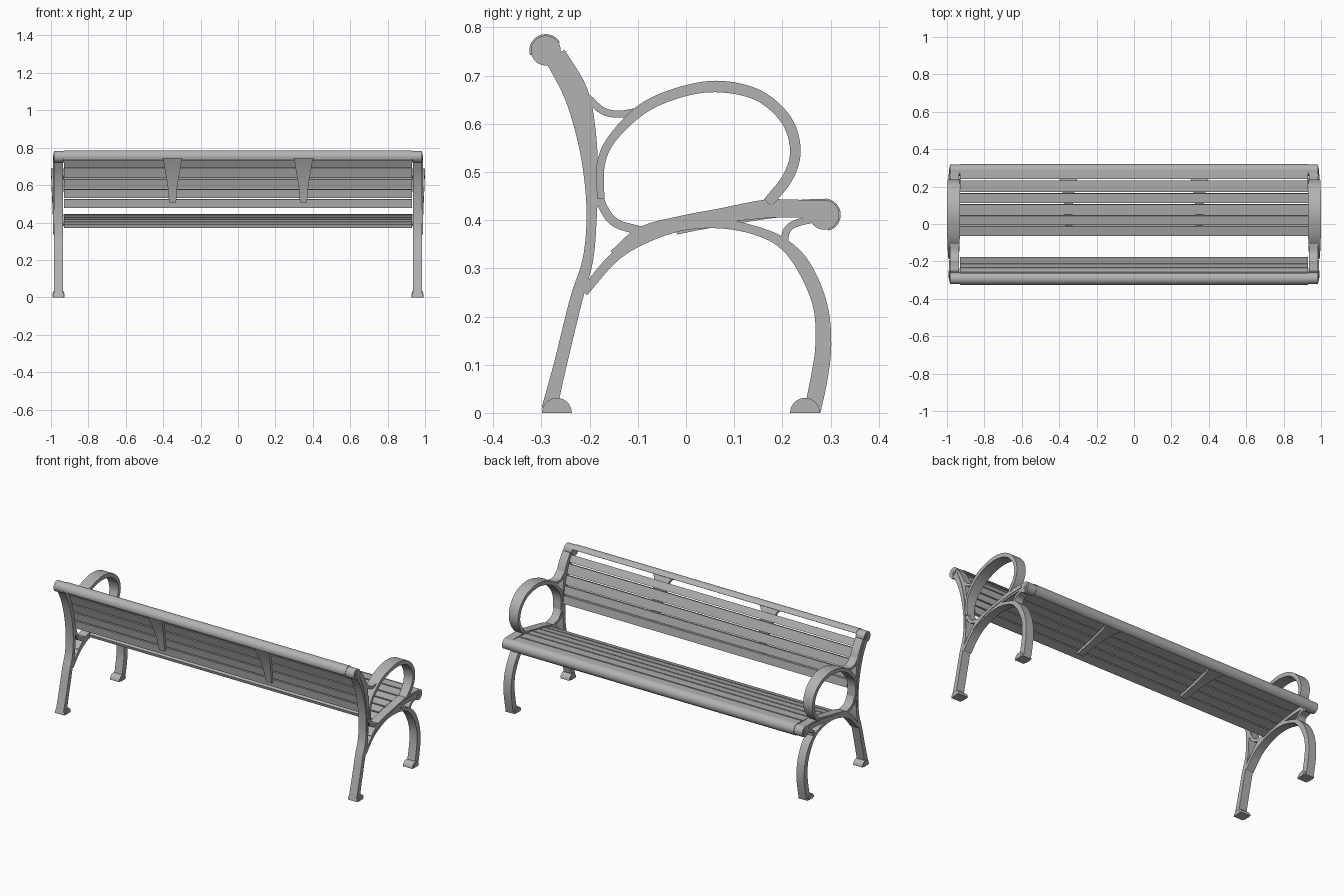
import bpy, bmesh, math
from mathutils import Vector

cube = bpy.data.objects.get("Cube")
if cube:
    bpy.data.objects.remove(cube, do_unlink=True)

metal = bpy.data.materials.new("grey_metal")
metal.use_nodes = True
GREY = (0.45, 0.45, 0.45, 1)
metal.diffuse_color = GREY
metal.node_tree.nodes["Principled BSDF"].inputs["Base Color"].default_value = GREY
parts = []


def finish(name, bm):
    bmesh.ops.recalc_face_normals(bm, faces=bm.faces)
    mesh = bpy.data.meshes.new(name)
    bm.to_mesh(mesh)
    bm.free()
    mesh.materials.append(metal)
    obj = bpy.data.objects.new(name, mesh)
    bpy.context.collection.objects.link(obj)
    parts.append(obj)


def spline(points, steps):
    """Smooth curve through the points, of any dimension."""
    p = [Vector(q) for q in points]
    p = [2 * p[0] - p[1]] + p + [2 * p[-1] - p[-2]]
    out = []
    for i in range(1, len(p) - 2):
        a, b, c, d = p[i - 1:i + 3]
        for k in range(steps):
            t = k / steps
            out.append(0.5 * (2 * b + (c - a) * t + (2 * a - 5 * b + 4 * c - d) * t * t
                              + (3 * b - a - 3 * c + d) * t ** 3))
    return out + [p[-2]]


def sweep(name, points, x, steps=5):
    """Rectangular bar along (y, z, thickness, half width) points, centred on x."""
    path = spline(points, steps)
    bm = bmesh.new()
    rings = []
    for i, q in enumerate(path):
        d = (path[min(i + 1, len(path) - 1)] - path[max(i - 1, 0)]).xy.normalized()
        n = Vector((-d.y, d.x)) * q[2] / 2
        rings.append([bm.verts.new((x + sx * q[3], q[0] + sn * n.x, q[1] + sn * n.y))
                      for sx, sn in ((-1, -1), (1, -1), (1, 1), (-1, 1))])
    for a, b in zip(rings, rings[1:]):
        for j in range(4):
            k = (j + 1) % 4
            bm.faces.new((a[j], a[k], b[k], b[j]))
    bm.faces.new(rings[0])
    bm.faces.new(rings[-1])
    finish(name, bm)


def bar(name, points, x, half):
    sweep(name, [(*q, half) for q in points], x)


def disc(name, centre, r, x0, x1, turn=2 * math.pi):
    """Full or half round slab lying across x."""
    bm = bmesh.new()
    n = 32
    ring = [bm.verts.new((x0, centre[0] + r * math.cos(turn * i / n),
                          centre[1] + r * math.sin(turn * i / n)))
            for i in range(n if turn > 4 else n + 1)]
    face = bm.faces.new(ring)
    made = bmesh.ops.extrude_face_region(bm, geom=[face])["geom"]
    bmesh.ops.translate(bm, vec=(x1 - x0, 0, 0),
                        verts=[v for v in made if isinstance(v, bmesh.types.BMVert)])
    finish(name, bm)


BACK_TOP = (-0.291, 0.752)
SEAT_TIP = (0.287, 0.411)

# Cast end frame members: (y, z, thickness)
members = {
    "back_post_and_rear_leg": [
        (-0.272, 0.742, 0.046), (-0.228, 0.662, 0.051), (-0.206, 0.571, 0.04),
        (-0.197, 0.484, 0.028), (-0.196, 0.40, 0.021), (-0.204, 0.316, 0.022),
        (-0.228, 0.235, 0.026), (-0.261, 0.10, 0.027), (-0.284, 0.008, 0.032)],
    "arch_and_front_leg": [
        (-0.212, 0.25, 0.018), (-0.154, 0.318, 0.02), (-0.096, 0.358, 0.022),
        (-0.013, 0.387, 0.02), (0.069, 0.393, 0.02), (0.142, 0.379, 0.018),
        (0.198, 0.354, 0.022), (0.243, 0.306, 0.03), (0.278, 0.225, 0.03),
        (0.285, 0.142, 0.033), (0.276, 0.07, 0.035), (0.262, 0.004, 0.035)],
    "seat_rail": [
        (-0.15, 0.328, 0.02), (-0.09, 0.372, 0.03), (0, 0.398, 0.026),
        (0.07, 0.409, 0.03), (0.162, 0.423, 0.038), (0.22, 0.424, 0.037),
        (0.287, 0.423, 0.036)],
    "rear_seat_brace": [
        (-0.186, 0.465, 0.016), (-0.169, 0.421, 0.018), (-0.144, 0.393, 0.018),
        (-0.094, 0.378, 0.018)],
    "arm_brace": [
        (-0.205, 0.655, 0.016), (-0.173, 0.627, 0.015), (-0.138, 0.62, 0.015),
        (-0.094, 0.627, 0.015)],
    "front_seat_brace": [
        (0.204, 0.347, 0.016), (0.208, 0.376, 0.015), (0.225, 0.392, 0.015),
        (0.262, 0.402, 0.015)],
}
arm_loop = [
    (-0.177, 0.445, 0.015, 0.025), (-0.177, 0.515, 0.017, 0.027),
    (-0.152, 0.571, 0.018, 0.030), (-0.086, 0.634, 0.022, 0.033),
    (-0.003, 0.668, 0.022, 0.035), (0.074, 0.677, 0.024, 0.035),
    (0.152, 0.658, 0.023, 0.034), (0.208, 0.608, 0.023, 0.032),
    (0.227, 0.546, 0.022, 0.030), (0.212, 0.49, 0.022, 0.027),
    (0.17, 0.436, 0.022, 0.025)]
trims = {
    "back_trim": [(-0.266, 0.738, 0.016), (-0.230, 0.655, 0.016), (-0.206, 0.56, 0.013),
                  (-0.197, 0.47, 0.009), (-0.195, 0.375, 0.006)],
    "seat_trim": [(0.262, 0.425, 0.018), (0.16, 0.422, 0.017), (0.07, 0.410, 0.014),
                  (-0.03, 0.388, 0.011), (-0.13, 0.339, 0.008)],
}

for s, side in ((1, "left"), (-1, "right")):
    for name, pts in members.items():
        bar(f"{side}_{name}", pts, s * 0.96, 0.025)
    sweep(f"{side}_arm_loop", arm_loop, s * 0.965, 6)
    for name, pts in trims.items():
        bar(f"{side}_{name}", pts, s * 0.985, 0.003)
    # Scroll ends with stepped rings
    for name, c in (("back_scroll", BACK_TOP), ("seat_scroll", SEAT_TIP)):
        for r, x in ((0.031, 0.984), (0.021, 0.987), (0.010, 0.99)):
            disc(f"{side}_{name}", c, r, s * 0.93, s * x)
    # Half round feet
    for name, y in (("rear_foot", -0.268), ("front_foot", 0.247)):
        disc(f"{side}_{name}", (y, 0), 0.031, s * 0.93, s * 0.99, math.pi)
        disc(f"{side}_{name}_cap", (y, 0), 0.02, s * 0.927, s * 0.993, math.pi)


def slats(name, edge, thick=0.018, gap=0.004):
    """Flat slats between neighbouring points of a surface line."""
    for a, b in zip(edge, edge[1:]):
        a, b = Vector(a), Vector(b)
        d = (b - a).normalized()
        inward = Vector((d.y, -d.x)) * thick / 2
        if inward.y > 0:
            inward = -inward
        p, q = a + d * gap + inward, b - d * gap + inward
        sweep(name, [(*p, thick, 0.93), (*q, thick, 0.93)], 0, 1)


slats("back_slat", [(-0.258, 0.744), (-0.233, 0.70), (-0.212, 0.64), (-0.195, 0.583),
                    (-0.184, 0.53), (-0.177, 0.476)])
slats("seat_slat", [(0.292, 0.444), (0.236, 0.443), (0.167, 0.437), (0.108, 0.428),
                    (0.048, 0.418), (-0.01, 0.405), (-0.067, 0.388)])


# Curled slats along the back top and seat front
def curl(name, c, start, end):
    pts = []
    for i in range(15):
        a = math.radians(start + (end - start) * i / 14)
        pts.append((c[0] + 0.03 * math.cos(a), c[1] + 0.03 * math.sin(a), 0.008, 0.93))
    sweep(name, pts, 0, 2)


curl("back_top_curl", BACK_TOP, 30, 197)
curl("seat_front_curl", SEAT_TIP, 88, -77)

# Tapered straps tying the slats together
for s, side in ((1, "left"), (-1, "right")):
    sweep(f"{side}_back_strap", [
        (-0.292, 0.762, 0.014, 0.08), (-0.281, 0.742, 0.016, 0.052),
        (-0.258, 0.69, 0.016, 0.042), (-0.235, 0.63, 0.016, 0.031),
        (-0.218, 0.57, 0.016, 0.023), (-0.205, 0.507, 0.014, 0.019)], s * 0.35)
    sweep(f"{side}_seat_strap", [
        (0.298, 0.42, 0.014, 0.08), (0.235, 0.417, 0.016, 0.045),
        (0.17, 0.411, 0.016, 0.032), (0.10, 0.40, 0.016, 0.024),
        (0.04, 0.39, 0.016, 0.021), (-0.02, 0.377, 0.014, 0.02)], s * 0.35)

bpy.ops.object.select_all(action="DESELECT")
for obj in parts:
    obj.select_set(True)
bpy.context.view_layer.objects.active = parts[0]
bpy.ops.object.shade_smooth_by_angle(angle=math.radians(30))
